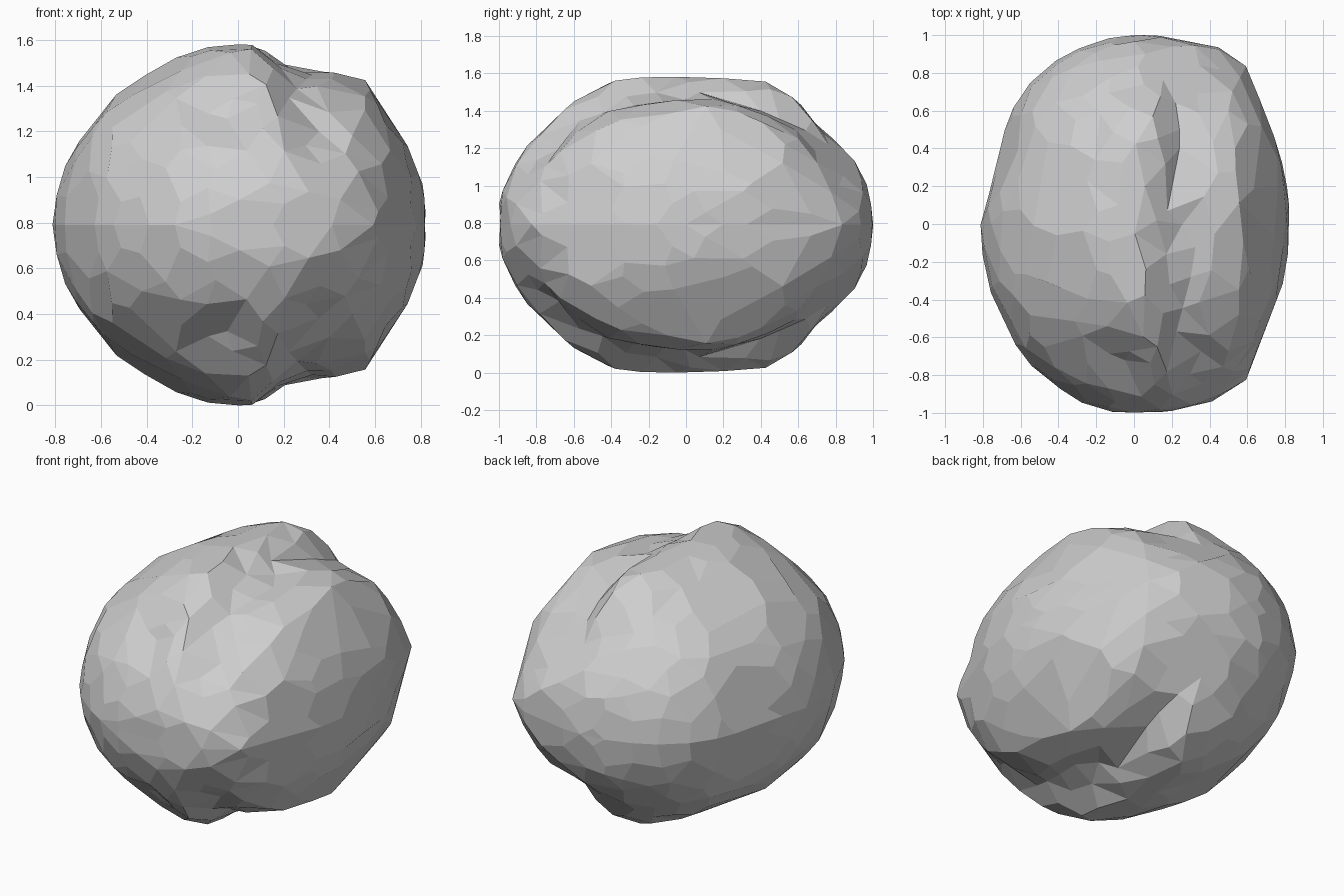
import bpy, bmesh, math, random
from mathutils import Vector, noise

cube = bpy.data.objects.get("Cube")
if cube:
    bpy.data.objects.remove(cube)
random.seed(4)

stone = bpy.data.materials.new("stone grey")
stone.use_nodes = True
grey = (0.62, 0.62, 0.62, 1)
stone.diffuse_color = grey
stone.node_tree.nodes["Principled BSDF"].inputs["Base Color"].default_value = grey

HALF = Vector((0.82, 1.0, 0.79))
# chipped hollows on the upper half: centre, radius, depth
DENTS = [(Vector((-0.08, -0.78, 0.5)), 0.2, 0.08),
         (Vector((0.14, 0.8, 0.48)), 0.2, 0.07),
         (Vector((-0.62, -0.1, 0.45)), 0.18, 0.03)]


def ramp(t, rise, fall):
    """Crevice section: steep on one side, gentle on the other."""
    return max(0, 1 + t / rise if t < 0 else 1 - t / fall)


def bell(t, width):
    return math.exp(-(t / width) ** 2)


def weathered(d):
    """Turn a unit direction into a point on the boulder."""
    p = Vector(a * b for a, b in zip(d, HALF))
    azimuth = math.degrees(math.atan2(d.y, d.x))
    level, height = 1 - d.z ** 2, d.z
    # plan outline: full shoulders on one side, a flattened patch on the other
    scale = 1 + level * (0.095 * bell(abs(azimuth) - 52, 17)
                         - 0.065 * bell(azimuth - 163, 16))
    # crevice that fades out towards the rim, and the swelling beside it
    t = p.x - (0.24 + 0.3 * (1 - p.z / HALF.z) ** 1.5)
    scale -= 0.12 * min(1, p.z / 0.4) * ramp(t, 0.15, 0.25)
    scale += 0.065 * height * bell(t - 0.25, 0.12)
    # saddle along the crown and the flatter slope next to it
    scale += height * (0.06 * bell(abs(p.y) - 0.42, 0.2) * bell(p.x - 0.05, 0.2)
                       - 0.04 * bell(p.x + 0.45, 0.3))
    scale += 0.025 * noise.noise(p * 3)
    for centre, radius, depth in DENTS:
        scale -= depth * max(0, 1 - (p - centre).length / radius)
    return p * scale


# Evenly scattered, jittered directions over the upper half, plus a rim
count, rim = 215, 36
upper = []
for i in range(count):
    z = (i + 0.5) / count
    if z < 0.07:
        continue
    angle = i * math.pi * (3 - math.sqrt(5))
    r = math.sqrt(1 - z * z)
    d = Vector((r * math.cos(angle), r * math.sin(angle), z))
    d += Vector(random.uniform(-0.045, 0.045) for k in range(3))
    d.z = max(d.z, 0.05)
    upper.append(d.normalized())
for i in range(rim):
    a = (i + random.uniform(-0.2, 0.2)) * math.tau / rim
    upper.append(Vector((math.cos(a), math.sin(a), 0)))

# Skin the directions, keep the upper half, then weather it
bm = bmesh.new()
for d in upper:
    bm.verts.new(d)
bmesh.ops.convex_hull(bm, input=bm.verts[:])
flat = [f for f in bm.faces if all(abs(v.co.z) < 1e-4 for v in f.verts)]
bmesh.ops.delete(bm, geom=flat, context='FACES')
for v in bm.verts:
    v.co = weathered(v.co)

# Mirror to the lower half and rest it on the ground
bmesh.ops.mirror(bm, geom=bm.verts[:] + bm.edges[:] + bm.faces[:],
                 axis='Z', merge_dist=0.002)
bmesh.ops.remove_doubles(bm, verts=bm.verts[:], dist=0.002)
ground = min(v.co.z for v in bm.verts)
bmesh.ops.translate(bm, verts=bm.verts[:], vec=(0, 0, -ground))

# Join nearly level triangles into larger facets
bmesh.ops.dissolve_limit(bm, angle_limit=math.radians(7),
                         verts=bm.verts[:], edges=bm.edges[:])
bmesh.ops.recalc_face_normals(bm, faces=bm.faces[:])
mesh = bpy.data.meshes.new("boulder")
bm.to_mesh(mesh)
bm.free()
mesh.materials.append(stone)
boulder = bpy.data.objects.new("boulder", mesh)
bpy.context.collection.objects.link(boulder)
